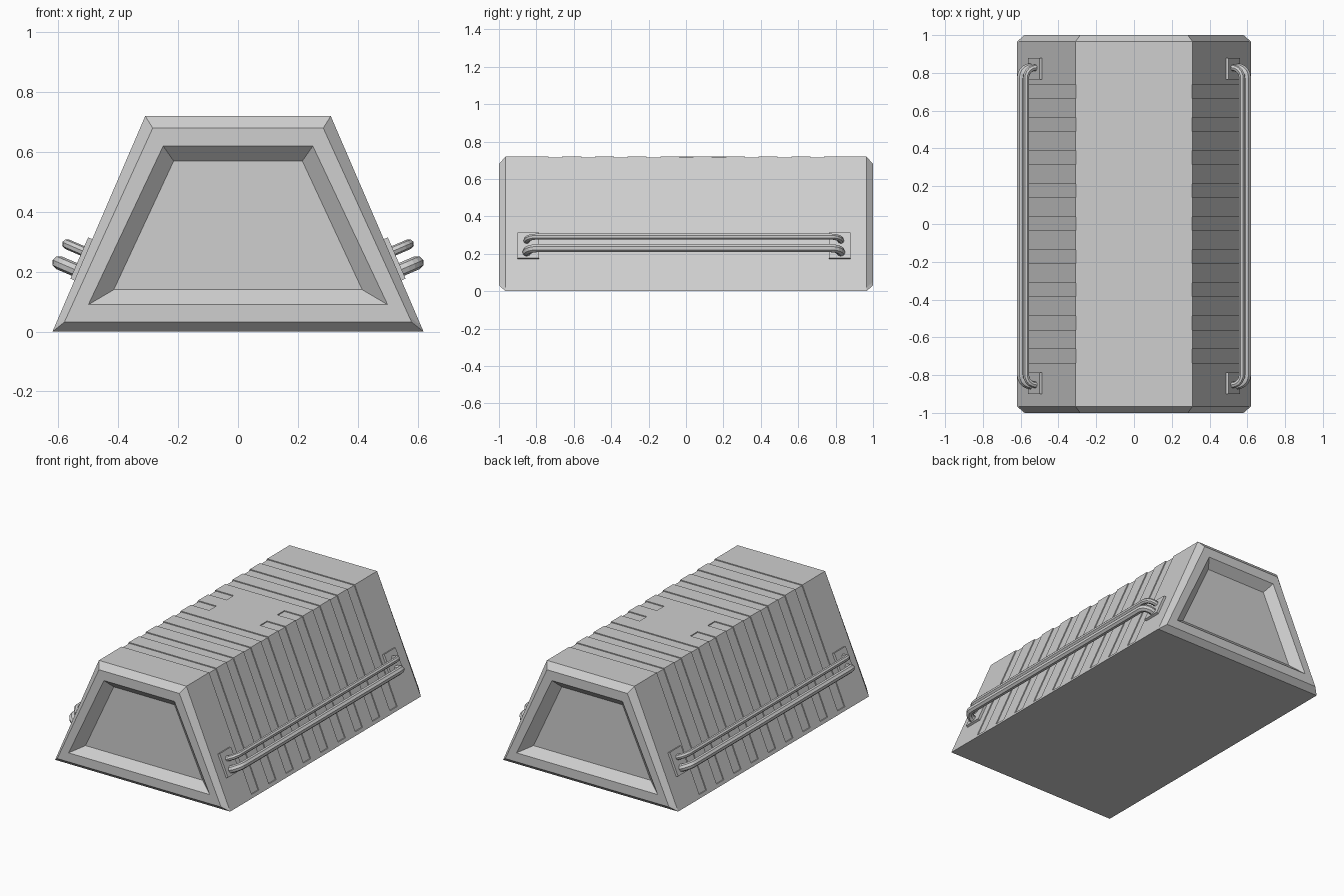
import bpy, bmesh, math
from mathutils import Vector, Matrix

cube = bpy.data.objects.get("Cube")
if cube:
    bpy.data.objects.remove(cube)

grey = bpy.data.materials.new("plain grey")
grey.use_nodes = True
grey.diffuse_color = (0.62, 0.62, 0.62, 1)
grey.node_tree.nodes["Principled BSDF"].inputs["Base Color"].default_value = grey.diffuse_color

BASE, RIDGE, TOP = 0.62, 0.31, 0.72
NORMAL = Vector((TOP, 0, BASE - RIDGE)).normalized()
UP = Vector((-NORMAL.z, 0, NORMAL.x))
GROOVE = 0.006


def side_x(z):
    return BASE + (RIDGE - BASE) * z / TOP


def link(name, data):
    obj = bpy.data.objects.new(name, data)
    data.materials.append(grey)
    bpy.context.collection.objects.link(obj)
    return obj


def ring(y, base=BASE, ridge=RIDGE, low=0.0, top=TOP):
    """Plain trapezoid section with the points the grooves need."""
    t = 0.02 / TOP
    foot = (base + (ridge - base) * t, low + (top - low) * t)
    inner = (ridge * 0.58, top)
    half = [inner, inner, (ridge, top), foot, foot, (base, low)]
    return mirror_section(half, y)


def groove_ring(y, partial):
    """Section with sunken sides and a fully or partly sunken roof."""
    roof = TOP - GROOVE
    shift = GROOVE / NORMAL.x
    half = [(0.18, TOP if partial else roof), (0.18, roof),
            (side_x(roof) - shift, roof), (side_x(0.02) - shift, 0.02),
            (side_x(0.02), 0.02), (BASE, 0)]
    return mirror_section(half, y)


def mirror_section(half, y):
    left = [Vector((x, y, z)) for x, z in half]
    return left + [Vector((-p.x, y, p.z)) for p in reversed(left)]


# Body: lofted sections, with chamfered ends and sunken end panels
def end_rings(s):
    return [ring(s * 0.95, 0.415, 0.215, 0.14, 0.57),
            ring(s, 0.50, 0.25, 0.09, 0.62),
            ring(s, 0.58, 0.285, 0.032, 0.68),
            ring(s * 0.965)]


rings = end_rings(-1)
for i in range(9):
    y0 = -0.735 + i * 0.175
    y1 = y0 + 0.073
    partial = i in (4, 5)
    rings += [ring(y0), groove_ring(y0, partial), groove_ring(y1, partial), ring(y1)]
rings += reversed(end_rings(1))

bm = bmesh.new()
loops = [[bm.verts.new(p) for p in r] for r in rings]
for a, b in zip(loops, loops[1:]):
    for i in range(len(a)):
        j = (i + 1) % len(a)
        bm.faces.new((a[i], a[j], b[j], b[i]))
bm.faces.new(loops[0])
bm.faces.new(loops[-1])
bmesh.ops.remove_doubles(bm, verts=bm.verts, dist=0.0005)
bmesh.ops.recalc_face_normals(bm, faces=bm.faces)
mesh = bpy.data.meshes.new("body")
bm.to_mesh(mesh)
bm.free()
link("body", mesh)


# Rails: bent tubes standing off the sloping sides
def add_rail(name, sign, z, radius):
    foot = Vector((side_x(z), 0, z))
    reach, bend, end = 0.071, 0.055, 0.84
    path = [(-0.005, end)]
    for k in range(6):
        a = k / 5 * math.pi / 2
        path.append((reach - bend + bend * math.sin(a), end - bend + bend * math.cos(a)))
    path += [(d, -y) for d, y in reversed(path)]
    curve = bpy.data.curves.new(name, "CURVE")
    curve.dimensions = "3D"
    curve.bevel_depth = radius
    curve.bevel_resolution = 2
    curve.use_fill_caps = True
    spline = curve.splines.new("POLY")
    spline.points.add(len(path) - 1)
    spline.use_smooth = False
    for point, (d, y) in zip(spline.points, path):
        p = foot + NORMAL * d
        point.co = (sign * p.x, y - 0.012, p.z, 1)
    link(name, curve)


# Mounting plates: thin boxes lying on the sloping sides
def add_plate(name, sign, y):
    bm = bmesh.new()
    bmesh.ops.create_cube(bm, size=1)
    centre = Vector((side_x(0.24), y, 0.24)) + NORMAL * 0.005
    for v in bm.verts:
        p = centre + NORMAL * v.co.x * 0.02 + UP * v.co.z * 0.15
        v.co = (sign * p.x, y + v.co.y * 0.115, p.z)
    bmesh.ops.recalc_face_normals(bm, faces=bm.faces)
    mesh = bpy.data.meshes.new(name)
    bm.to_mesh(mesh)
    bm.free()
    link(name, mesh)


for side, sign in (("left", 1), ("right", -1)):
    add_rail(side + "_lower_rail", sign, 0.202, 0.023)
    add_rail(side + "_upper_rail", sign, 0.264, 0.017)
    add_plate(side + "_front_plate", sign, -0.843)
    add_plate(side + "_back_plate", sign, 0.822)
